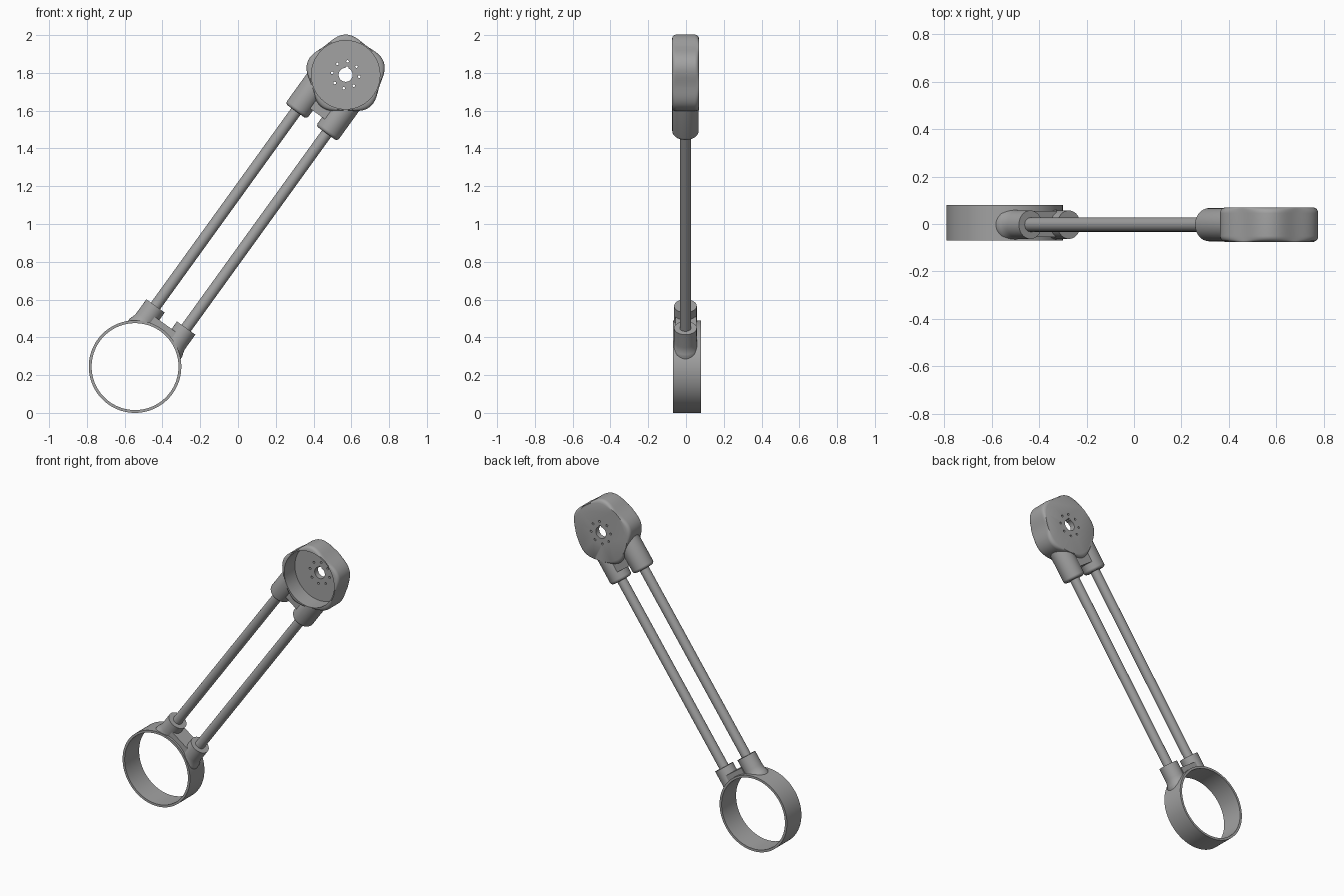
import bpy, bmesh, math
from math import sin, cos, pi, sqrt
from mathutils import Matrix, Vector

old = bpy.data.objects.get("Cube")
if old:
    bpy.data.objects.remove(old, do_unlink=True)

grey = bpy.data.materials.new("plain grey")
grey.use_nodes = True
GREY = (0.36, 0.36, 0.36, 1)
grey.diffuse_color = GREY
grey.node_tree.nodes["Principled BSDF"].inputs["Base Color"].default_value = GREY

# Local frames: z runs along the arm, x across it, y to the back
RING = Vector((-0.545, 0, 0.245))
LENGTH = 1.905
ARM = Matrix.Translation(RING) @ Matrix.Rotation(math.atan2(1.115, 1.545), 4, "Y")
HEAD = ARM @ Matrix.Translation((0, 0, LENGTH))
TURN = Matrix.Rotation(-pi / 2, 4, "X")          # local z to +y
RING_M = Matrix.Translation(RING) @ TURN
HEAD_M = Matrix.Translation(HEAD.to_translation()) @ TURN
ROD_Y = -0.003


def finish(name, bm, matrix):
    bm.transform(matrix)
    bmesh.ops.recalc_face_normals(bm, faces=bm.faces)
    mesh = bpy.data.meshes.new(name)
    bm.to_mesh(mesh)
    bm.free()
    mesh.materials.append(grey)
    obj = bpy.data.objects.new(name, mesh)
    bpy.context.collection.objects.link(obj)
    return obj


def loft(name, rings, matrix, n=64, closed=False):
    """Rings of (radius or radius function, height); ends capped or looped."""
    bm = bmesh.new()
    loops = []
    for r, h in rings:
        loop = []
        for i in range(n):
            a = 2 * pi * i / n
            rad = r(a) if callable(r) else r
            loop.append(bm.verts.new((rad * cos(a), rad * sin(a), h)))
        loops.append(loop)
    pairs = list(zip(loops, loops[1:]))
    if closed:
        pairs.append((loops[-1], loops[0]))
    else:
        bm.faces.new(loops[0])
        bm.faces.new(loops[-1])
    for a, b in pairs:
        for i in range(n):
            j = (i + 1) % n
            bm.faces.new((a[i], a[j], b[j], b[i]))
    return finish(name, bm, matrix)


def box(name, centre, size, matrix):
    bm = bmesh.new()
    bmesh.ops.create_cube(bm, size=1)
    bm.transform(Matrix.Translation(centre) @ Matrix.Diagonal((*size, 1)))
    return finish(name, bm, matrix)


def cut(obj, cutter):
    mod = obj.modifiers.new("cut", "BOOLEAN")
    mod.operation = "DIFFERENCE"
    mod.solver = "EXACT"
    mod.object = cutter
    graph = bpy.context.evaluated_depsgraph_get()
    mesh = bpy.data.meshes.new_from_object(obj.evaluated_get(graph))
    obj.modifiers.clear()
    obj.data = mesh


# Clamp ring
parts = [loft("clamp_ring", [(0.245, -0.07), (0.245, 0.08), (0.23, 0.08), (0.23, -0.07)],
              RING_M, 96, closed=True)]

# Rods with a flared socket at the ring and a rounded one at the head
lower, upper = [], []
for side, x in (("right", -0.1), ("left", 0.1)):
    at = Matrix.Translation((x, ROD_Y, 0))
    parts.append(loft(side + "_rod", [(0.03, 0.3), (0.03, LENGTH - 0.28)], ARM @ at, 32))
    flare = [(0.06 + 0.012 * (1 - k / 5) ** 2, 0.19 + 0.01 * k) for k in range(6)]
    lower.append(loft(side + "_ring_socket", [(0.072, 0.14)] + flare + [(0.06, 0.324)],
                      ARM @ at, 48))
    rounded = [(0.052 + 0.018 * sin(t * pi / 8), -0.293 - 0.018 * cos(t * pi / 8))
               for t in range(5)]
    upper.append(loft(side + "_head_socket", rounded + [(0.07, -0.1)], HEAD @ at, 48))

# Webs between the sockets
lower.append(box("ring_web", (0, 0, 0.235), (0.14, 0.11, 0.08), ARM))
upper.append(box("head_web", (0, 0, -0.18), (0.16, 0.1, 0.15), HEAD))


# Head: round faces swelling to five soft lobes
def lobed(f):
    return lambda a: 0.188 + f * (0.013 + 0.012 * cos(5 * (a + pi / 2)))


steps = [k / 6 for k in range(7)]
front = [(lobed(sqrt(1 - (1 - s) ** 2)), -0.075 + 0.025 * s) for s in steps]
back = [(r, -0.005 - h) for r, h in reversed(front)]
head = loft("head_cup", front + back, HEAD_M, 120)
upper.append(head)

# Cut the ring bore, the front recess, the centre hole and the bolt holes
bore = loft("bore_cutter", [(0.23, -0.3), (0.23, 0.3)], RING_M, 96)
recess = loft("recess_cutter", [(0.181, -0.3), (0.181, 0.035)], HEAD_M, 96)
holes = [loft("centre_cutter", [(0.037, -0.2), (0.037, 0.2)], HEAD_M, 40),
         box("key_cutter", (0.006, -0.037, 0), (0.016, 0.016, 0.4), HEAD_M)]
for i in range(8):
    a = i * pi / 4 + 0.14
    spot = Matrix.Translation((0.072 * cos(a), 0.072 * sin(a), 0))
    holes.append(loft("bolt_cutter", [(0.007, -0.2), (0.007, 0.2)], HEAD_M @ spot, 16))
for obj in lower:
    cut(obj, bore)
for obj in upper:
    cut(obj, recess)
for hole in holes:
    cut(head, hole)
for cutter in [bore, recess] + holes:
    bpy.data.objects.remove(cutter, do_unlink=True)

# Smooth shading with sharp edges kept
bpy.ops.object.select_all(action="DESELECT")
for obj in parts + lower + upper:
    obj.select_set(True)
bpy.context.view_layer.objects.active = head
bpy.ops.object.shade_smooth_by_angle(angle=math.radians(35))
